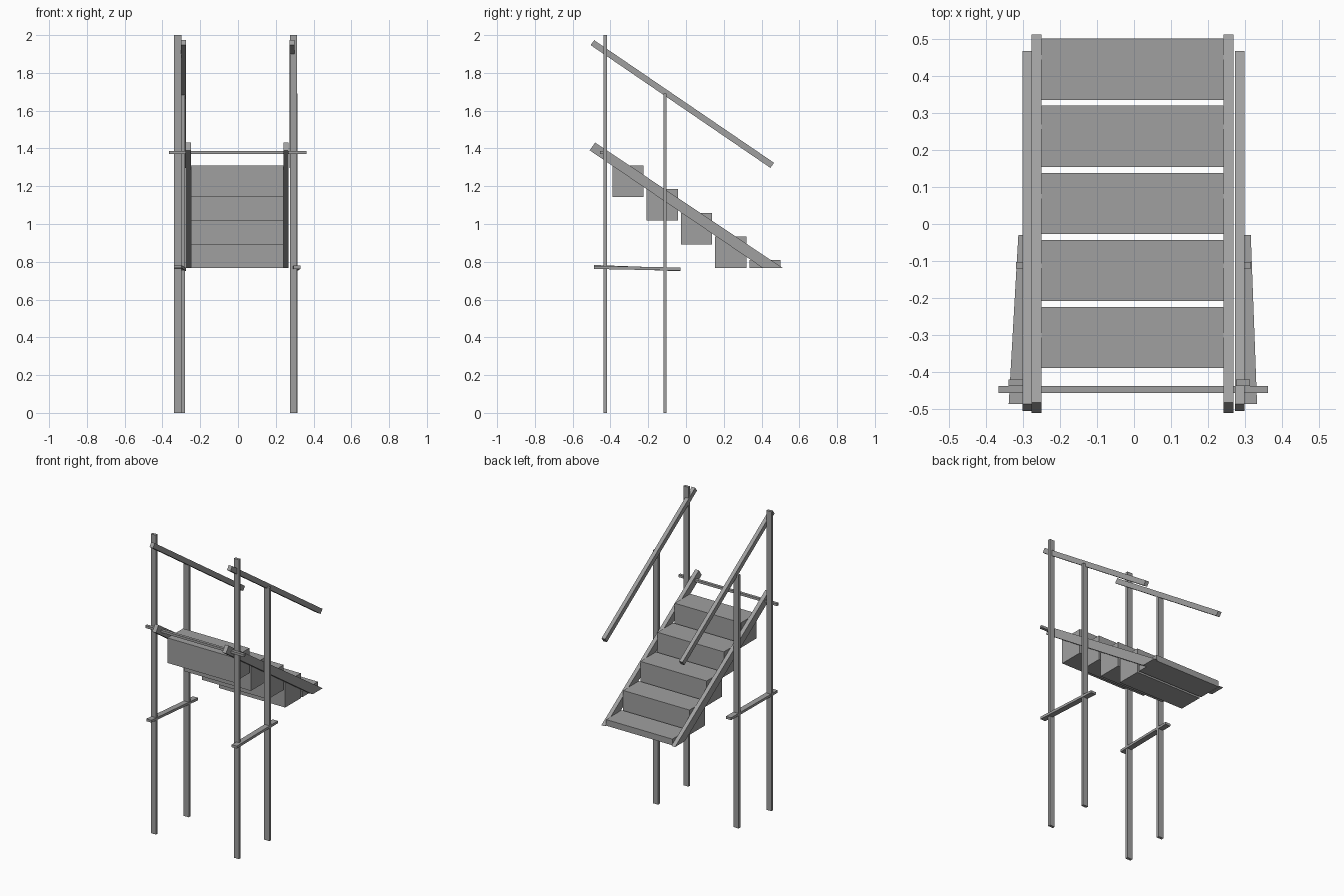
import bpy
import bmesh

cube = bpy.data.objects.get("Cube")
if cube:
    bpy.data.objects.remove(cube, do_unlink=True)

grey = bpy.data.materials.new("plain grey")
grey.use_nodes = True
colour = (0.35, 0.35, 0.35, 1)
grey.diffuse_color = colour
grey.node_tree.nodes["Principled BSDF"].inputs["Base Color"].default_value = colour


def loft(name, ring_a, ring_b):
    """Solid between two matching rings of points."""
    bm = bmesh.new()
    a = [bm.verts.new(p) for p in ring_a]
    b = [bm.verts.new(p) for p in ring_b]
    bm.faces.new(a)
    bm.faces.new(b)
    for i in range(len(a)):
        j = (i + 1) % len(a)
        bm.faces.new((a[i], a[j], b[j], b[i]))
    bmesh.ops.recalc_face_normals(bm, faces=bm.faces)
    mesh = bpy.data.meshes.new(name)
    bm.to_mesh(mesh)
    bm.free()
    mesh.materials.append(grey)
    obj = bpy.data.objects.new(name, mesh)
    bpy.context.collection.objects.link(obj)
    return obj


def prism(name, x0, x1, profile):
    """Side profile in y and z, extruded across x."""
    return loft(name, [(x0, y, z) for y, z in profile], [(x1, y, z) for y, z in profile])


def box(name, x0, x1, y0, y1, z0, z1):
    return prism(name, x0, x1, [(y0, z0), (y1, z0), (y1, z1), (y0, z1)])


def section(y, x0, x1, z0, z1):
    return [(x0, y, z0), (x1, y, z0), (x1, y, z1), (x0, y, z1)]


# Solid steps, cut off level with the foot of the stair
FOOT = 0.768
for i in range(5):
    back = 0.5 - 0.181 * i
    top = 0.809 + 0.1252 * i
    box(f"step_{i + 1}", -0.249, 0.241, back - 0.165, back, max(FOOT, top - 0.167), top)

# Sloping side boards and handrails
stringer = [(-0.51, 1.39), (-0.481, 1.431), (0.511, FOOT), (0.405, FOOT)]
rail = [(-0.505, 1.947), (-0.486, 1.973), (0.466, 1.324), (0.447, 1.297)]
for side, board_x, rail_x in (("right", -0.277, -0.301), ("left", 0.241, 0.272)):
    prism(side + "_stringer", board_x, board_x + 0.027, stringer)
    prism(side + "_handrail", rail_x, rail_x + 0.026, rail)

# Upright posts
for side, front_x, rear_x in (("right", -0.338, -0.318), ("left", 0.275, 0.278)):
    box(side + "_front_post", front_x, front_x + 0.038, -0.437, -0.419, 0, 2)
    box(side + "_rear_post", rear_x, rear_x + 0.038, -0.12, -0.102, 0, 1.692)

# Slightly skewed braces joining each pair of posts
loft("right_brace", section(-0.486, -0.338, -0.3, 0.767, 0.783),
     section(-0.03, -0.312, -0.274, 0.75, 0.766))
loft("left_brace", section(-0.486, 0.294, 0.332, 0.762, 0.779),
     section(-0.03, 0.277, 0.315, 0.753, 0.769))

# Bar across the head of the stair
box("crossbar", -0.366, 0.362, -0.456, -0.437, 1.371, 1.387)
